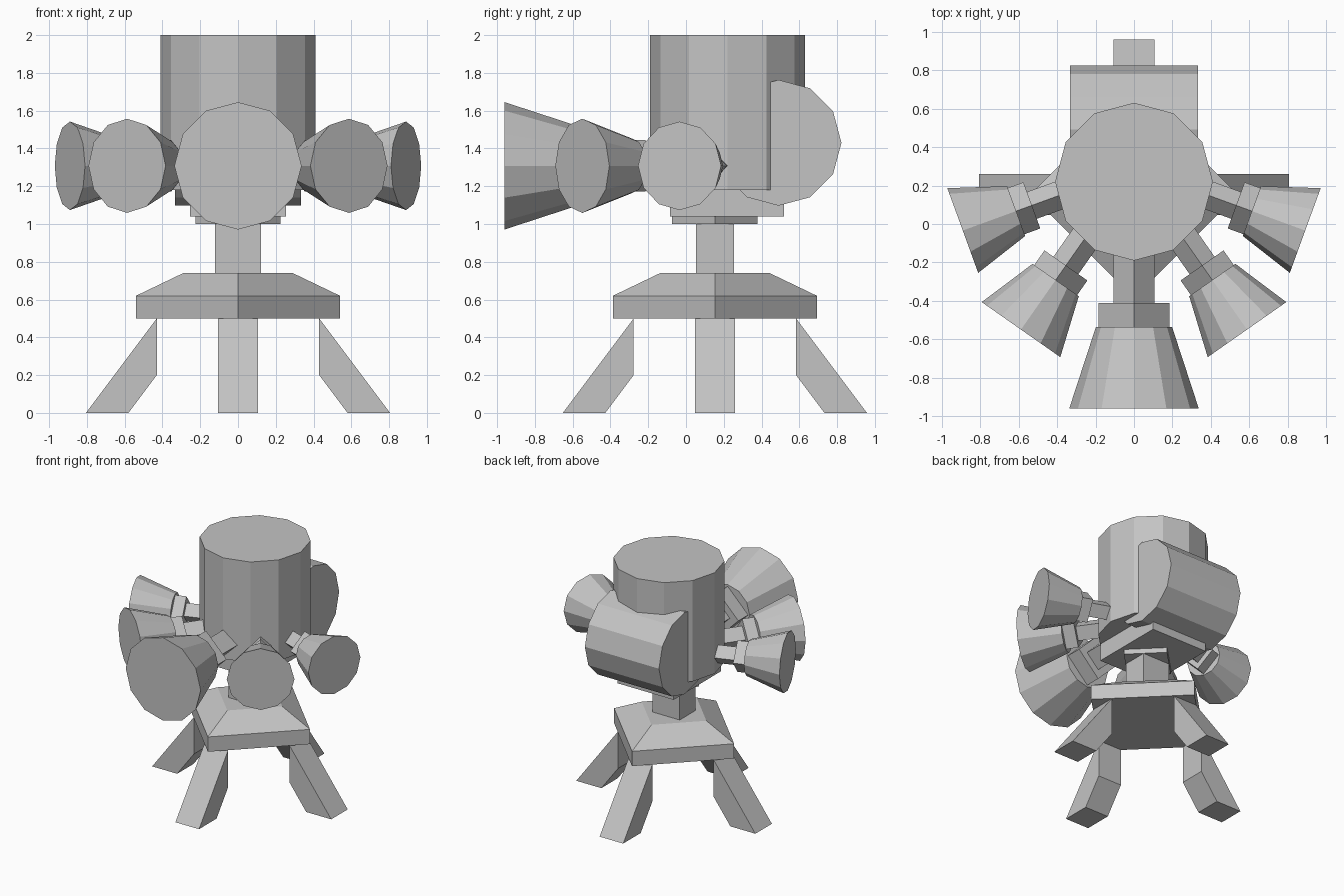
import bpy, bmesh
from math import radians, pi
from mathutils import Matrix, Vector

cube = bpy.data.objects.get("Cube")
if cube:
    bpy.data.objects.remove(cube, do_unlink=True)

GREY = (0.55, 0.55, 0.55, 1.0)
grey = bpy.data.materials.new("plain grey")
grey.use_nodes = True
grey.diffuse_color = GREY
grey.node_tree.nodes["Principled BSDF"].inputs["Base Color"].default_value = GREY

T = Matrix.Translation
STAND = T((0, 0.153, 0))      # centre of the stand
HUB = T((0, 0.29, 1.308))     # point the horns fan out from


def finish(name, bm, matrix):
    bmesh.ops.transform(bm, matrix=matrix, verts=bm.verts)
    bmesh.ops.recalc_face_normals(bm, faces=bm.faces)
    mesh = bpy.data.meshes.new(name)
    bm.to_mesh(mesh)
    bm.free()
    mesh.materials.append(grey)
    obj = bpy.data.objects.new(name, mesh)
    bpy.context.collection.objects.link(obj)


def tube(name, sides, r1, r2, z1, z2, matrix):
    """Prism or cone along local z, with corners on the local axes."""
    bm = bmesh.new()
    bmesh.ops.create_cone(bm, cap_ends=True, segments=sides, radius1=r1, radius2=r2,
                          depth=z2 - z1, matrix=T((0, 0, (z1 + z2) / 2)))
    finish(name, bm, matrix)


def box(name, low, high):
    low, high = Vector(low), Vector(high)
    bm = bmesh.new()
    bmesh.ops.create_cube(bm, size=1)
    finish(name, bm, T((low + high) / 2) @ Matrix.Diagonal((high - low).to_4d()))


# Four splayed legs, one under each corner of the stand
for i, side in enumerate(("left", "back", "right", "front")):
    bm = bmesh.new()
    profile = [(0.43, 0.5), (0.43, 0.2), (0.58, 0), (0.805, 0)]
    face = bm.faces.new([bm.verts.new((x, -0.106, z)) for x, z in profile])
    new = bmesh.ops.extrude_face_region(bm, geom=[face])["geom"]
    bmesh.ops.translate(bm, vec=(0, 0.212, 0),
                        verts=[v for v in new if isinstance(v, bmesh.types.BMVert)])
    finish(side + "_leg", bm, STAND @ Matrix.Rotation(i * pi / 2, 4, "Z"))

# Stand, post and mounting plates
tube("stand_slab", 4, 0.54, 0.54, 0.5, 0.62, STAND)
tube("stand_top", 4, 0.54, 0.29, 0.62, 0.74, STAND)
box("post", (-0.122, 0.053, 0.74), (0.122, 0.255, 1.0))
tube("swivel_plate", 4, 0.226, 0.226, 1.0, 1.04, STAND)
box("mounting_block", (-0.253, -0.085, 1.04), (0.253, 0.52, 1.18))

# Upright tank and the drum lying across its back
tube("tank", 12, 0.41, 0.41, 1.18, 2.0, T((0, 0.22, 0)))
tube("rear_drum", 12, 0.333, 0.333, -0.333, 0.333,
     T((0, 0.49, 1.43)) @ Matrix.Rotation(pi / 2, 4, "Y"))


# Horns: arm, collar and flared bell, fanned around the front
def horn(name, angle, reach, size):
    m = HUB @ Matrix.Rotation(radians(angle), 4, "Z") @ Matrix.Rotation(pi / 2, 4, "X")
    bell = reach - 0.425 * size
    collar = bell - 0.125 * size
    tube(name + "_arm", 4, 0.107 * size, 0.107 * size, 0.3, collar, m)
    tube(name + "_collar", 4, 0.184 * size, 0.184 * size, collar, bell, m)
    tube(name + "_bell", 12, 0.198 * size, 0.337 * size, bell, reach, m)


horn("front_horn", 0, 1.25, 1.0)
for side, sign in (("left", 1), ("right", -1)):
    horn(side + "_middle_horn", sign * 35, 1.024, 0.74)
    horn(side + "_outer_horn", sign * 70, 0.947, 0.695)
